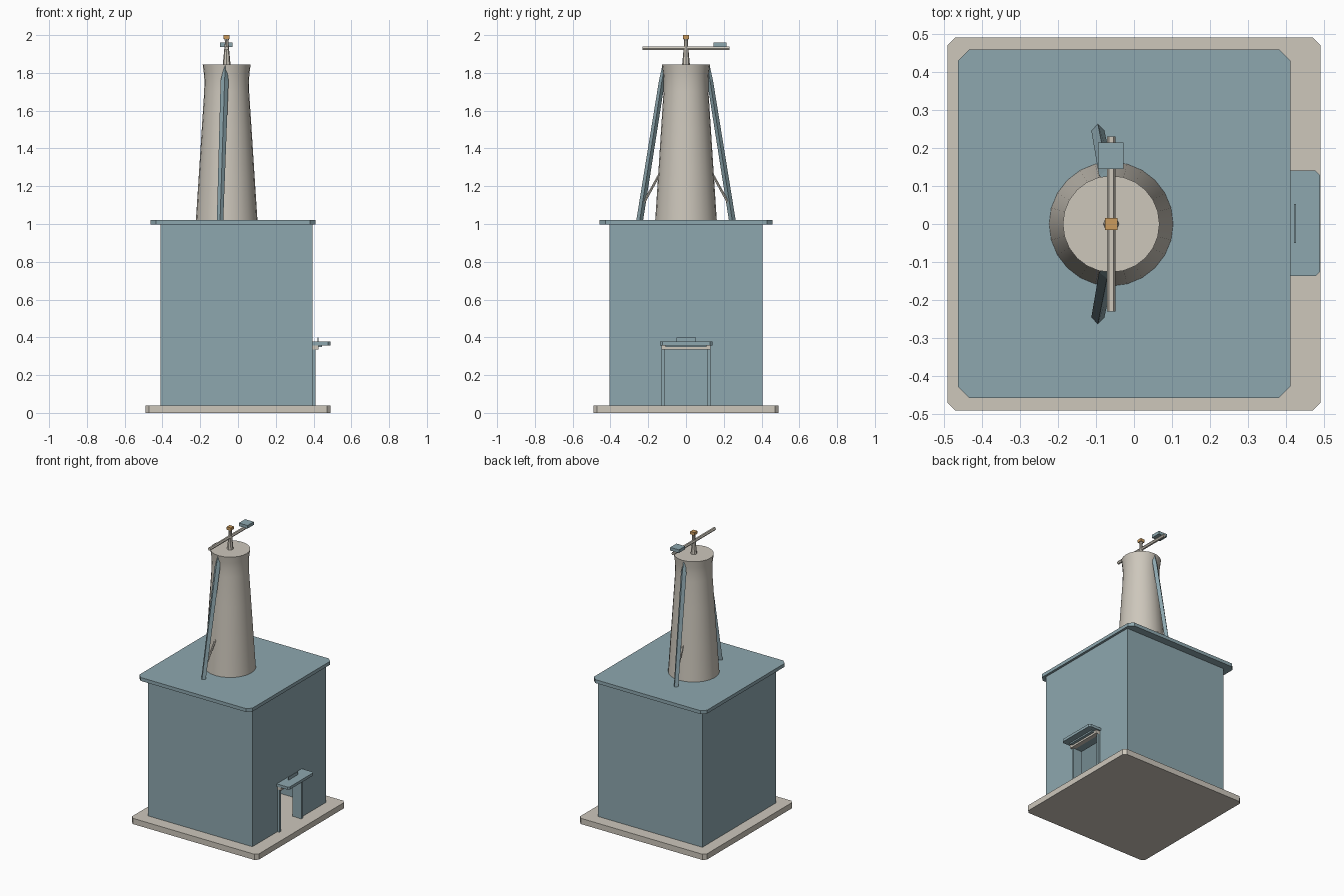
import bpy
import bmesh
import math
from mathutils import Vector

cube = bpy.data.objects.get("Cube")
if cube:
    bpy.data.objects.remove(cube, do_unlink=True)


def material(name, colour):
    m = bpy.data.materials.new(name)
    m.use_nodes = True
    m.diffuse_color = (*colour, 1)
    m.node_tree.nodes["Principled BSDF"].inputs["Base Color"].default_value = (*colour, 1)
    return m


blue = material("slate blue", (0.27, 0.39, 0.43))
stone = material("pale stone", (0.61, 0.57, 0.50))
orange = material("copper orange", (0.60, 0.33, 0.11))


def finish(name, bm, mat):
    bmesh.ops.recalc_face_normals(bm, faces=bm.faces[:])
    mesh = bpy.data.meshes.new(name)
    bm.to_mesh(mesh)
    bm.free()
    ob = bpy.data.objects.new(name, mesh)
    bpy.context.collection.objects.link(ob)
    mesh.materials.append(mat)
    return ob


def box(name, x, y, z, mat, chamfer=0, outer_only=False):
    """Box from (min, max) pairs, with optional chamfered upright edges."""
    bm = bmesh.new()
    bmesh.ops.create_cube(bm, size=1)
    for v in bm.verts:
        v.co = [r[0] if c < 0 else r[1] for r, c in zip((x, y, z), v.co)]
    if chamfer:
        edges = [e for e in bm.edges
                 if abs(e.verts[0].co.z - e.verts[1].co.z) > 1e-4
                 and (not outer_only or e.verts[0].co.x > sum(x) / 2)]
        bmesh.ops.bevel(bm, geom=edges, offset=chamfer, segments=1, affect='EDGES')
    return finish(name, bm, mat)


def loft(name, rings, mat):
    """Skin a list of equal-sized rings of points and cap both ends."""
    bm = bmesh.new()
    loops = [[bm.verts.new(p) for p in ring] for ring in rings]
    n = len(loops[0])
    for a, b in zip(loops, loops[1:]):
        for i in range(n):
            j = (i + 1) % n
            bm.faces.new((a[i], a[j], b[j], b[i]))
    bm.faces.new(loops[0])
    bm.faces.new(loops[-1])
    return finish(name, bm, mat)


def lathe(name, cx, profile, sides, mat):
    turn = [2 * math.pi * i / sides for i in range(sides)]
    return loft(name, [[(cx + r * math.cos(a), r * math.sin(a), z) for a in turn]
                       for r, z in profile], mat)


def rod(name, start, end, radius, sides, mat):
    start, end = Vector(start), Vector(end)
    q = (end - start).to_track_quat('Z', 'Y')
    ring = [q @ Vector((radius * math.cos(a), radius * math.sin(a), 0))
            for a in (2 * math.pi * i / sides for i in range(sides))]
    return loft(name, [[p + v for v in ring] for p in (start, end)], mat)


def cut(target, cutter):
    cutter.hide_render = True
    mod = target.modifiers.new("cut", 'BOOLEAN')
    mod.operation = 'DIFFERENCE'
    mod.solver = 'EXACT'
    mod.object = cutter
    bpy.context.view_layer.objects.active = target
    bpy.ops.object.modifier_apply(modifier=mod.name)
    bpy.data.objects.remove(cutter, do_unlink=True)


# Foundation, hollow house and roof slab
box("foundation", (-0.49, 0.49), (-0.49, 0.49), (0, 0.04), stone, 0.02)
house = box("house_walls", (-0.41, 0.395), (-0.405, 0.405), (0.04, 1.0), blue)
cut(house, box("room_cutter", (-0.355, 0.34), (-0.35, 0.35), (-0.1, 1.1), blue))
cut(house, box("door_cutter", (0.3, 0.5), (-0.115, 0.115), (-0.1, 0.335), blue))
box("roof_slab", (-0.463, 0.411), (-0.457, 0.459), (0.997, 1.021), blue, 0.03)

# Doorway with jambs, lintel and canopy
for side, label in ((1, "right"), (-1, "left")):
    box("door_jamb_" + label, (0.39, 0.41), sorted((side * 0.113, side * 0.13)),
        (0.04, 0.335), blue)
box("door_lintel", (0.39, 0.425), (-0.13, 0.13), (0.335, 0.358), stone)
box("canopy_trim", (0.425, 0.445), (-0.108, 0.108), (0.348, 0.358), blue)
box("door_canopy", (0.39, 0.489), (-0.137, 0.14), (0.358, 0.377), blue, 0.012, True)
box("canopy_crest", (0.42, 0.426), (-0.05, 0.053), (0.377, 0.399), blue)

# Flared chimney tower
CX = -0.06
tower = lathe("tower", CX, [(0.163, 1.02), (0.148, 1.25), (0.132, 1.5), (0.119, 1.7),
                            (0.118, 1.76), (0.121, 1.8), (0.127, 1.845)], 24, stone)
bpy.ops.object.select_all(action='DESELECT')
tower.select_set(True)
bpy.context.view_layer.objects.active = tower
bpy.ops.object.shade_smooth_by_angle(angle=math.radians(35))

# Leaning buttress fins with small braces
for side, label in ((1, "back"), (-1, "front")):
    rings = []
    for x, y, z, w, d in ((-0.095, 0.245, 1.02, 0.017, 0.018),
                          (-0.071, 0.127, 1.76, 0.021, 0.016),
                          (-0.067, 0.112, 1.845, 0.004, 0.012)):
        rings.append([(x - w, side * y, z), (x, side * (y + d), z),
                      (x + w, side * y, z), (x, side * (y - d), z)])
    loft("fin_" + label, rings, blue)
    rod("fin_brace_" + label, (-0.09, side * 0.225, 1.11), (-0.075, side * 0.142, 1.26),
        0.007, 6, stone)

# Mast, cross bar, vane and finial
lathe("mast", CX, [(0.021, 1.84), (0.010, 1.955), (0.010, 1.97), (0.014, 1.982)], 8, stone)
rod("cross_bar", (CX, -0.23, 1.93), (CX, 0.23, 1.93), 0.011, 6, stone)
box("vane", (-0.095, -0.028), (0.145, 0.214), (1.938, 1.96), blue)
box("finial", (CX - 0.016, CX + 0.016), (-0.016, 0.016), (1.98, 2.0), orange)
